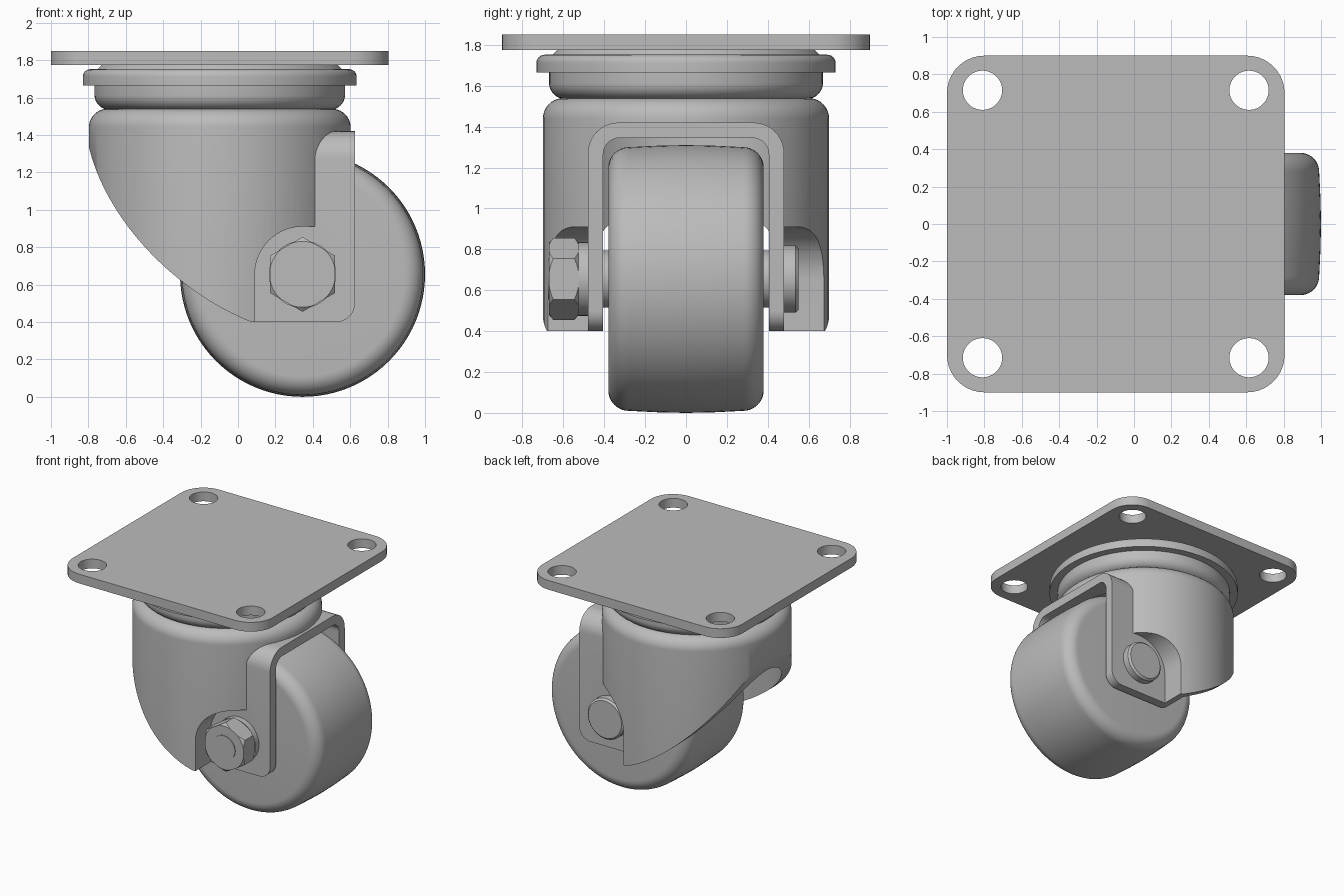
import bpy, bmesh
from math import sin, cos, pi, radians
from mathutils import Matrix, Vector
from mathutils.geometry import interpolate_bezier

cube = bpy.data.objects.get("Cube")
if cube:
    bpy.data.objects.remove(cube, do_unlink=True)

grey = bpy.data.materials.new("steel grey")
grey.use_nodes = True
GREY = (0.5, 0.5, 0.5, 1)
grey.diffuse_color = GREY
grey.node_tree.nodes["Principled BSDF"].inputs["Base Color"].default_value = GREY

SWIVEL = -0.0975            # x of the vertical swivel axis
AXLE_X, AXLE_Z = 0.345, 0.655


def finish(name, bm):
    bmesh.ops.remove_doubles(bm, verts=bm.verts, dist=1e-5)
    bmesh.ops.recalc_face_normals(bm, faces=bm.faces)
    mesh = bpy.data.meshes.new(name)
    bm.to_mesh(mesh)
    bm.free()
    mesh.materials.append(grey)
    ob = bpy.data.objects.new(name, mesh)
    bpy.context.scene.collection.objects.link(ob)
    return ob


def arc(cx, cy, r, a0, a1, n=10):
    angles = [radians(a0 + (a1 - a0) * i / n) for i in range(n + 1)]
    return [(cx + r * cos(a), cy + r * sin(a)) for a in angles]


def prism(name, pts, lo, hi, axis):
    """Extrude a 2D outline along one axis."""
    place = {"X": lambda a, b, t: (t, a, b),
             "Y": lambda a, b, t: (a, t, b),
             "Z": lambda a, b, t: (a, b, t)}[axis]
    bm = bmesh.new()
    ends = [[bm.verts.new(place(a, b, t)) for a, b in pts] for t in (lo, hi)]
    for ring in ends:
        bm.faces.new(ring)
    for i in range(len(pts)):
        j = (i + 1) % len(pts)
        bm.faces.new((ends[0][i], ends[0][j], ends[1][j], ends[1][i]))
    return finish(name, bm)


def lathe(name, profile, axle=False, steps=96):
    """Revolve (radius, height) points about the swivel or the axle."""
    bm = bmesh.new()
    rings = [[bm.verts.new((r * cos(2 * pi * k / steps), r * sin(2 * pi * k / steps), h))
              for k in range(steps)] for r, h in profile]
    for a, b in zip(rings, rings[1:]):
        for k in range(steps):
            m = (k + 1) % steps
            bm.faces.new((a[k], a[m], b[m], b[k]))
    bm.faces.new(rings[0])
    bm.faces.new(rings[-1])
    if axle:
        turn = Matrix.Translation((AXLE_X, 0, AXLE_Z)) @ Matrix.Rotation(-pi / 2, 4, "X")
    else:
        turn = Matrix.Translation((SWIVEL, 0, 0))
    bm.transform(turn)
    return finish(name, bm)


def combine(ob, other, operation):
    """Apply a boolean and drop the helper."""
    mod = ob.modifiers.new("cut", "BOOLEAN")
    mod.operation, mod.object, mod.solver = operation, other, "EXACT"
    bpy.context.view_layer.update()
    result = ob.evaluated_get(bpy.context.evaluated_depsgraph_get())
    mesh = bpy.data.meshes.new_from_object(result)
    ob.modifiers.clear()
    ob.data = mesh
    bpy.data.objects.remove(other, do_unlink=True)


def arch_outline(half, top, r, bottom):
    return ([(half, bottom)] + arc(half - r, top - r, r, 0, 90)
            + arc(r - half, top - r, r, 90, 180) + [(-half, bottom)])


# Mounting plate with four bolt holes
HX, HY, R = 0.9025, 0.9, 0.2
corners = [(1, 1, 0), (-1, 1, 90), (-1, -1, 180), (1, -1, 270)]
outline = [p for sx, sy, a in corners
           for p in arc(SWIVEL + sx * (HX - R), sy * (HY - R), R, a, a + 90)]
plate = prism("mounting_plate", outline, 1.775, 1.85, "Z")
for sx, sy, _ in corners:
    hole = prism("hole", arc(SWIVEL + sx * 0.7125, sy * 0.715, 0.105, 0, 350, 35), 1.7, 1.9, "Z")
    combine(plate, hole, "DIFFERENCE")

# Swivel bearing: neck, upper race and lower ring
lathe("bearing_neck", [(0.66, 1.745), (0.63, 1.776)])
lathe("upper_race", [(0.6, 1.665), (0.732, 1.665)] + arc(0.692, 1.712, 0.04, 0, 90, 6) + [(0.6, 1.752)])
lathe("lower_ring", [(0.5, 1.535)] + arc(0.59, 1.615, 0.08, -90, 0) + [(0.67, 1.67)])

# Pressed fork housing: round cup trimmed to the swept side profile
housing = lathe("fork_housing", [(0.7, 0.2)] + arc(0.6, 1.44, 0.1, 0, 90))
sweep = interpolate_bezier(Vector((-0.805, 1.37)), Vector((-0.72, 0.95)),
                           Vector((-0.33, 0.56)), Vector((0.07, 0.4)), 24)
side = ([(-0.9, 1.7), (-0.9, 1.37)] + [tuple(p[:2]) for p in sweep]
        + [(0.09, 0.4)] + arc(AXLE_X, AXLE_Z, 0.255, 180, 90, 14) + [(0.8, 0.91), (0.8, 1.7)])
combine(housing, prism("side_trim", side, -1, 1, "Y"), "INTERSECT")

# Arched legs joined to the cup
leg = [(0.08, 0.4)] + arc(0.525, 0.5, 0.1, -90, 0) + [(0.625, 1.6), (0.08, 1.6)]
legs = prism("legs", leg, -0.6, 0.6, "Y")
combine(legs, prism("arch", arch_outline(0.48, 1.42, 0.15, 0.1), -0.3, 0.9, "X"), "INTERSECT")
combine(housing, legs, "UNION")

# Hollow inside of the cup, then the wheel tunnel
hollow = lathe("hollow", [(0.625, 0.1), (0.625, 1.38), (0.55, 1.46)])
inner = ([(-0.9, 1.7), (-0.9, 0), (0.015, 0)]
         + arc(AXLE_X, AXLE_Z, 0.33, 180, 90, 14) + [(0.9, 0.985), (0.9, 1.7)])
combine(hollow, prism("inner_trim", inner, -1, 1, "Y"), "INTERSECT")
combine(housing, hollow, "DIFFERENCE")
tunnel = prism("tunnel", arch_outline(0.405, 1.345, 0.08, 0), -0.1, 1, "X")
combine(housing, tunnel, "DIFFERENCE")

# Wheel with a slightly crowned tread and rounded shoulders
shoulder = arc(0.545, 0.28, 0.1, 90, 0)
half = [(h + 0.0, w) for w, h in [(0.28, 0.645), (0.14, 0.652), (0, 0.655)]]
edge = [(0.545 + 0.1 * sin(radians(a)), 0.28 + 0.1 * cos(radians(a))) for a in range(0, 90, 9)]
upper = edge + half
lathe("wheel", [(r, -w) for r, w in upper] + [(r, w) for r, w in reversed(upper[:-1])], True)

# Axle parts: shaft, hub spacers, washer, bolt head
lathe("axle_shaft", [(0.1, -0.676), (0.1, 0.5)], True, 48)
for name, s in (("front_spacer", -1), ("back_spacer", 1)):
    lathe(name, [(0.14, s * 0.37), (0.14, s * 0.41)], True, 48)
lathe("washer", [(0.18, -0.525), (0.18, -0.475)], True, 64)
lathe("bolt_head", [(0.165, 0.475), (0.165, 0.535), (0.15, 0.55)], True, 64)

# Hex nut, its corners chamfered by a turned shape
hexagon = arc(AXLE_X, AXLE_Z, 0.2, 30, 330, 5)
nut = prism("hex_nut", hexagon, -0.67, -0.525, "Y")
chamfer = lathe("chamfer", [(0.175, -0.671), (0.205, -0.645), (0.205, -0.55), (0.175, -0.524)], True, 64)
combine(nut, chamfer, "INTERSECT")

# Smooth shading with sharp edges kept
bpy.ops.object.select_all(action="DESELECT")
for ob in bpy.context.scene.objects:
    if ob.type == "MESH":
        ob.select_set(True)
        bpy.context.view_layer.objects.active = ob
bpy.ops.object.shade_smooth_by_angle(angle=radians(30))
